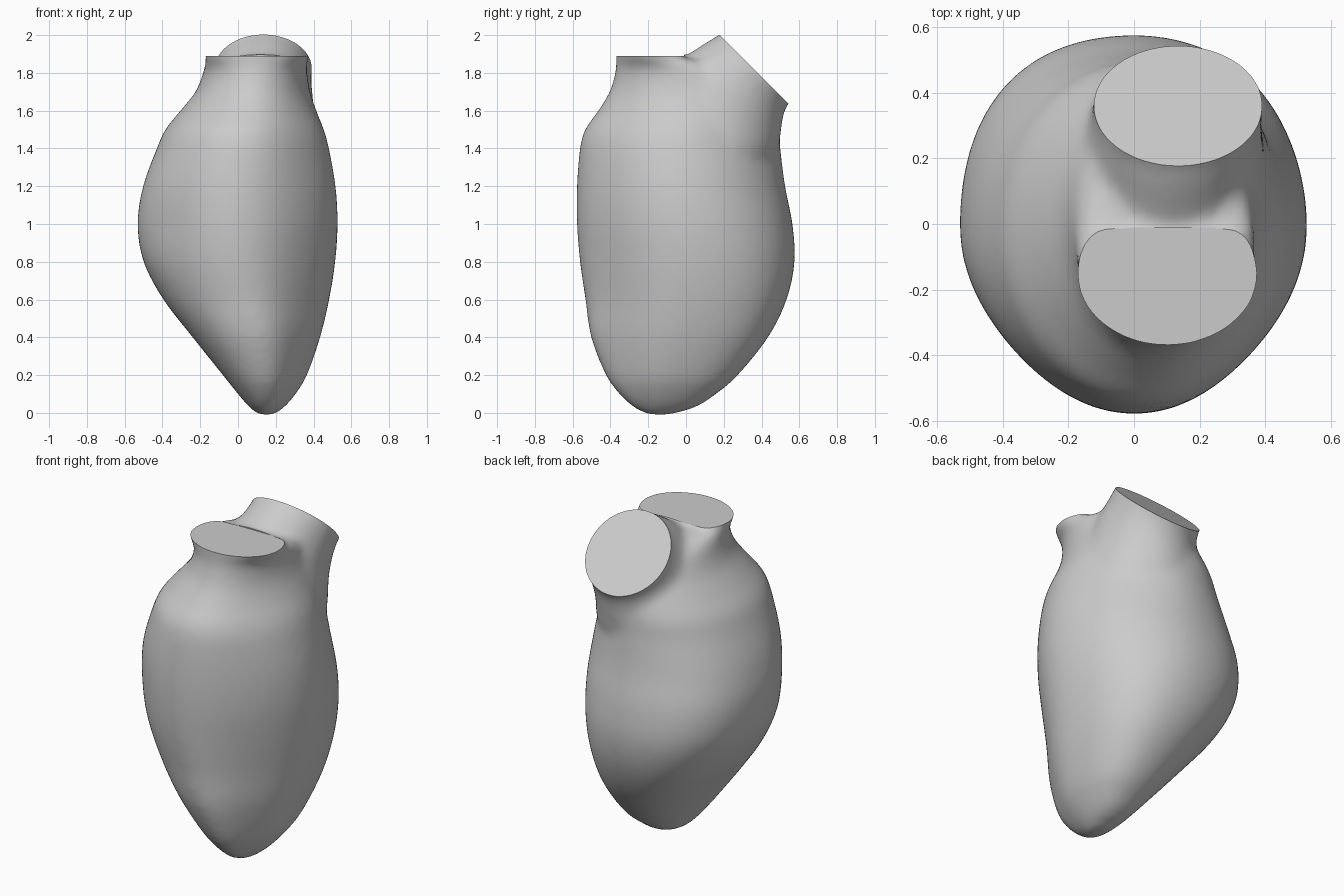
import bpy, bmesh, math
from mathutils import Vector

cube = bpy.data.objects.get("Cube")
if cube:
    bpy.data.objects.remove(cube, do_unlink=True)

SEGMENTS = 64
STEPS = 5

# Body sections: height, left edge, right edge, front edge, back edge
BODY = [
    (-0.01, 0.11, 0.19, -0.20, -0.09), (0.03, 0.06, 0.245, -0.28, 0.05),
    (0.10, 0.00, 0.305, -0.355, 0.16), (0.20, -0.08, 0.365, -0.425, 0.275),
    (0.40, -0.24, 0.435, -0.503, 0.435), (0.60, -0.395, 0.483, -0.533, 0.533),
    (0.80, -0.50, 0.515, -0.562, 0.575), (1.00, -0.532, 0.528, -0.578, 0.564),
    (1.20, -0.503, 0.517, -0.578, 0.525), (1.40, -0.43, 0.482, -0.562, 0.50),
    (1.50, -0.385, 0.455, -0.535, 0.495), (1.60, -0.305, 0.415, -0.465, 0.475),
    (1.70, -0.225, 0.382, -0.405, 0.44), (1.80, -0.185, 0.366, -0.375, 0.35),
    (1.85, -0.178, 0.37, -0.37, 0.21),
    (1.89, -0.175, 0.38, -0.37, 0.05), (1.95, -0.175, 0.382, -0.37, 0.05),
]

# Fullness of each quarter by height: back left, back right, front left, front right
FULLNESS = [
    (0.3, (0.05, 0.06, 0.05, -0.09)), (0.95, (0.05, 0.015, -0.055, -0.045)),
    (1.5, (0.015, -0.035, 0.0, -0.045)), (1.8, (0.0, 0.0, 0.0, 0.0)),
]

# Rear neck sections: centre, half width, half depth, backward tilt in degrees
REAR_NECK = [
    ((0.04, 0.10, 1.25), 0.39, 0.34, 0), ((0.075, 0.145, 1.45), 0.35, 0.35, 15),
    ((0.105, 0.20, 1.63), 0.295, 0.345, 30), ((0.127, 0.30, 1.76), 0.262, 0.285, 41),
    ((0.135, 0.36, 1.82), 0.258, 0.258, 45), ((0.135, 0.41, 1.87), 0.260, 0.260, 45),
]


def fullness(z, quarter):
    """Blend the fullness table at height z."""
    for (z0, a), (z1, b) in zip(FULLNESS, FULLNESS[1:]):
        if z < z1:
            f = max(0.0, (z - z0) / (z1 - z0))
            return a[quarter] + f * (b[quarter] - a[quarter])
    return 0.0


def body_ring(z, xl, xr, yf, yb):
    """Oval section whose four quarters are fuller or flatter."""
    ring = []
    for i in range(SEGMENTS):
        t = 2 * math.pi * i / SEGMENTS
        c, s = math.cos(t), math.sin(t)
        r = 1 + fullness(z, (0 if s > 0 else 2) + (c > 0)) * math.sin(2 * t) ** 2
        y = (yf + yb) / 2 + r * s * (yb - yf) / 2
        if z > 1.86:  # straight rear edge of the front neck
            y = min(y, -0.03)
        ring.append(Vector(((xl + xr) / 2 + r * c * (xr - xl) / 2, y, z)))
    return ring


def tilted_ring(centre, rx, ry, tilt):
    a = math.radians(tilt)
    depth = Vector((0, math.cos(a), -math.sin(a)))
    return [Vector(centre) + Vector((rx * math.cos(t), 0, 0)) + depth * ry * math.sin(t)
            for t in (2 * math.pi * i / SEGMENTS for i in range(SEGMENTS))]


def smooth_rings(rings):
    """Add rings between the given ones along a flowing curve."""
    padded = [rings[0]] + rings + [rings[-1]]
    result = []
    for a, b, c, d in zip(padded, padded[1:], padded[2:], padded[3:]):
        for k in range(STEPS):
            t = k / STEPS
            result.append([q + 0.5 * t * (r - p + t * (2 * p - 5 * q + 4 * r - s
                                                       + t * (3 * (q - r) + s - p)))
                           for p, q, r, s in zip(a, b, c, d)])
    return result + [rings[-1]]


def loft(bm, rings):
    """Skin a closed shell over a list of rings."""
    loops = [[bm.verts.new(p) for p in ring] for ring in smooth_rings(rings)]
    for low, high in zip(loops, loops[1:]):
        for i in range(SEGMENTS):
            j = (i + 1) % SEGMENTS
            bm.faces.new((low[i], low[j], high[j], high[i]))
    bm.faces.new(loops[0][::-1])
    bm.faces.new(loops[-1])


def cutter(name, location, size, tilt=0):
    bpy.ops.mesh.primitive_cube_add(size=1, location=location,
                                    rotation=(math.radians(tilt), 0, 0))
    ob = bpy.context.object
    ob.name = name
    ob.scale = size
    ob.hide_render = True
    return ob


# Body and rear neck as overlapping shells
bm = bmesh.new()
loft(bm, [body_ring(*row) for row in BODY])
loft(bm, [tilted_ring(*row) for row in REAR_NECK])
mesh = bpy.data.meshes.new("chamber_body")
bm.to_mesh(mesh)
bm.free()
body = bpy.data.objects.new("chamber_body", mesh)
bpy.context.collection.objects.link(body)

# Flat cuts across the front neck and the slanted rear neck
front_cut = cutter("front_neck_cutter", (0, -0.51, 2.39), (3, 1.0, 1))
slant = math.sqrt(0.5) * 0.5
rear_cut = cutter("rear_neck_cutter", (0, 0.36 + slant, 1.82 + slant), (3, 3, 1), -45)

# Fuse the shells, soften the joins, then slice the necks
remesh = body.modifiers.new("fuse", 'REMESH')
remesh.mode = 'VOXEL'
remesh.voxel_size = 0.02
smooth = body.modifiers.new("soften", 'SMOOTH')
smooth.factor = 0.5
smooth.iterations = 14
for tool in (front_cut, rear_cut):
    cut = body.modifiers.new(tool.name, 'BOOLEAN')
    cut.operation = 'DIFFERENCE'
    cut.solver = 'EXACT'
    cut.object = tool

bpy.ops.object.select_all(action='DESELECT')
body.select_set(True)
bpy.context.view_layer.objects.active = body
for name in [m.name for m in body.modifiers]:
    bpy.ops.object.modifier_apply(modifier=name)
for tool in (front_cut, rear_cut):
    bpy.data.objects.remove(tool, do_unlink=True)

# Single plain grey finish
grey = bpy.data.materials.new("mid_grey")
grey.use_nodes = True
colour = (0.6, 0.6, 0.6, 1)
grey.diffuse_color = colour
grey.node_tree.nodes["Principled BSDF"].inputs["Base Color"].default_value = colour
body.data.materials.clear()
body.data.materials.append(grey)

# Smooth skin with flat cut faces
bpy.ops.object.shade_smooth_by_angle(angle=math.radians(35))
for poly in body.data.polygons:
    poly.material_index = 0
    if poly.area > 0.02:
        poly.use_smooth = False
